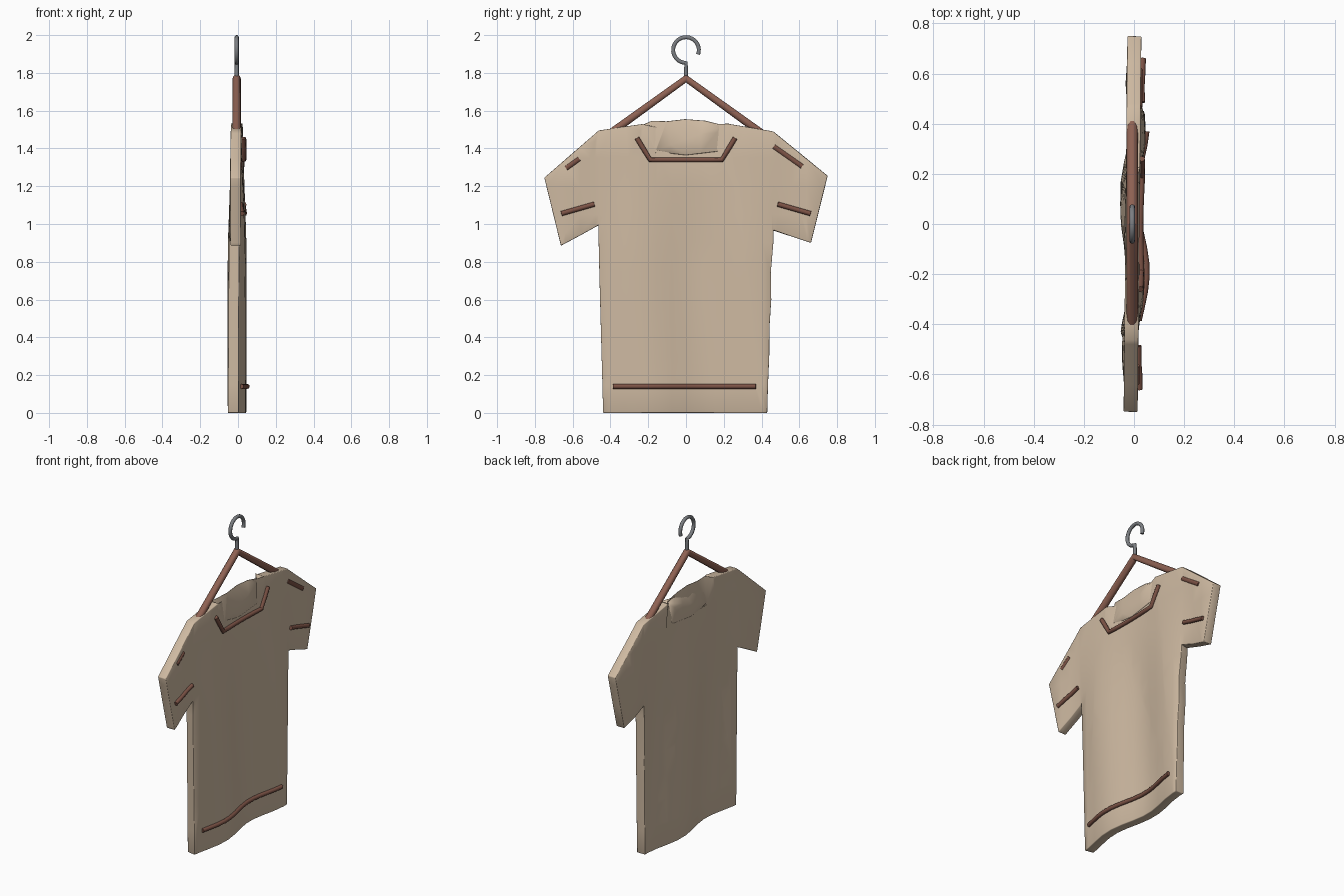
import bpy, bmesh, math
from mathutils import Vector

if "Cube" in bpy.data.objects:
    bpy.data.objects.remove(bpy.data.objects["Cube"])

HALF = 0.028  # half the cloth thickness


def material(name, rgb, metallic=0.0):
    m = bpy.data.materials.new(name)
    m.use_nodes = True
    m.diffuse_color = (*rgb, 1)
    bsdf = m.node_tree.nodes["Principled BSDF"]
    bsdf.inputs["Base Color"].default_value = (*rgb, 1)
    bsdf.inputs["Roughness"].default_value = 0.8
    return m


cloth = material("beige cloth", (0.62, 0.49, 0.36))
wood = material("brown wood", (0.27, 0.12, 0.085))
trim = material("dark brown trim", (0.20, 0.085, 0.06))
metal = material("grey metal", (0.20, 0.21, 0.225))


def drape(y, z):
    """Sideways offset of the cloth: folds low down, flat at the shoulders."""
    fade = min(1, max(0, (1.45 - z) / 0.6)) * min(1, max(0, (0.62 - abs(y)) / 0.15))
    wave = math.sin(math.tau * (y + 0.33) / 0.6 + 0.9 * z)
    return -0.006 + 0.01 * y * min(1, z) + 0.022 * fade * wave


def activate(ob):
    bpy.ops.object.select_all(action="DESELECT")
    ob.select_set(True)
    bpy.context.view_layer.objects.active = ob


def tube(name, points, radius, mat, sides=2):
    """Capped round bar along a list of points."""
    cu = bpy.data.curves.new(name, "CURVE")
    cu.dimensions = "3D"
    cu.bevel_depth = radius
    cu.bevel_resolution = sides
    cu.use_fill_caps = True
    sp = cu.splines.new("POLY")
    sp.points.add(len(points) - 1)
    for p, co in zip(sp.points, points):
        p.co = (*co, 1)
    ob = bpy.data.objects.new(name, cu)
    bpy.context.collection.objects.link(ob)
    cu.materials.append(mat)
    activate(ob)
    bpy.ops.object.convert(target="MESH")
    bpy.ops.object.shade_smooth_by_angle(angle=math.radians(50))
    return ob


def seam(name, corners, lift=0.006, radius=0.013):
    """Trim bar that follows the cloth's outer face through (y, z) corners."""
    path = []
    for a, b in zip(corners, corners[1:]):
        a, b = Vector(a), Vector(b)
        n = max(1, round((b - a).length / 0.06))
        path += [a.lerp(b, i / n) for i in range(n)]
    path.append(Vector(corners[-1]))
    return tube(name, [(drape(y, z) + HALF + lift, y, z) for y, z in path], radius, trim)


# Shirt: outline cut into a grid, draped, then thickened with soft edges
outline = [(-0.435, 0), (0.43, 0), (0.46, 0.967), (0.662, 0.9), (0.75, 1.255),
           (0.462, 1.49), (0.225, 1.53), (0.175, 1.385), (0, 1.365),
           (-0.175, 1.385), (-0.225, 1.53), (-0.462, 1.495), (-0.75, 1.245),
           (-0.662, 0.885), (-0.46, 0.995)]
bm = bmesh.new()
bm.faces.new([bm.verts.new((0, y, z)) for y, z in outline])
bmesh.ops.triangulate(bm, faces=bm.faces[:])
cuts = [((0, i * 0.08, 0), (0, 1, 0)) for i in range(-8, 9)]
cuts += [((0, 0, k * 0.15), (0, 0, 1)) for k in range(1, 10)]
for co, no in cuts:
    bmesh.ops.bisect_plane(bm, geom=bm.verts[:] + bm.edges[:] + bm.faces[:],
                           plane_co=co, plane_no=no, dist=0.004)
bmesh.ops.remove_doubles(bm, verts=bm.verts[:], dist=0.008)
for v in bm.verts:
    v.co.x = drape(v.co.y, v.co.z)
me = bpy.data.meshes.new("shirt")
bm.to_mesh(me)
bm.free()
shirt = bpy.data.objects.new("shirt", me)
bpy.context.collection.objects.link(shirt)
me.materials.append(cloth)
solid = shirt.modifiers.new("thickness", "SOLIDIFY")
solid.thickness, solid.offset = 2 * HALF, 0
bevel = shirt.modifiers.new("soft edge", "BEVEL")
bevel.width, bevel.segments = 0.01, 2
bevel.limit_method, bevel.angle_limit = "ANGLE", math.radians(60)
activate(shirt)
bpy.ops.object.shade_smooth_by_angle(angle=math.radians(40))

# Trim on the collar, cuffs, hem and shoulder seams
seam("collar_trim", [(-0.26, 1.455), (-0.19, 1.34), (0.19, 1.34), (0.26, 1.455)])
seam("hem_trim", [(-0.385, 0.14), (0.37, 0.14)])
for side, s in (("left", 1), ("right", -1)):
    seam(side + "_cuff_trim", [(s * 0.485, 1.105), (s * 0.66, 1.055)])
seam("left_shoulder_seam", [(0.465, 1.41), (0.615, 1.305)], -0.009, 0.016)
seam("right_shoulder_seam", [(-0.635, 1.295), (-0.565, 1.345)], -0.009, 0.016)

# Hanger: two sloping arms and a wire hook
X = -0.007
tube("hanger_arms", [(X, -0.45, 1.445), (X, 0, 1.77), (X, 0.45, 1.445)], 0.022, wood, 3)
hook = [(X, 0, 1.77), (X, 0, 1.82)]
for i in range(25):
    a = math.radians(-90 - i * 290 / 24)
    hook.append((X, 0.068 * math.cos(a), 1.921 + 0.068 * math.sin(a)))
tube("hanger_hook", hook, 0.011, metal, 3)
